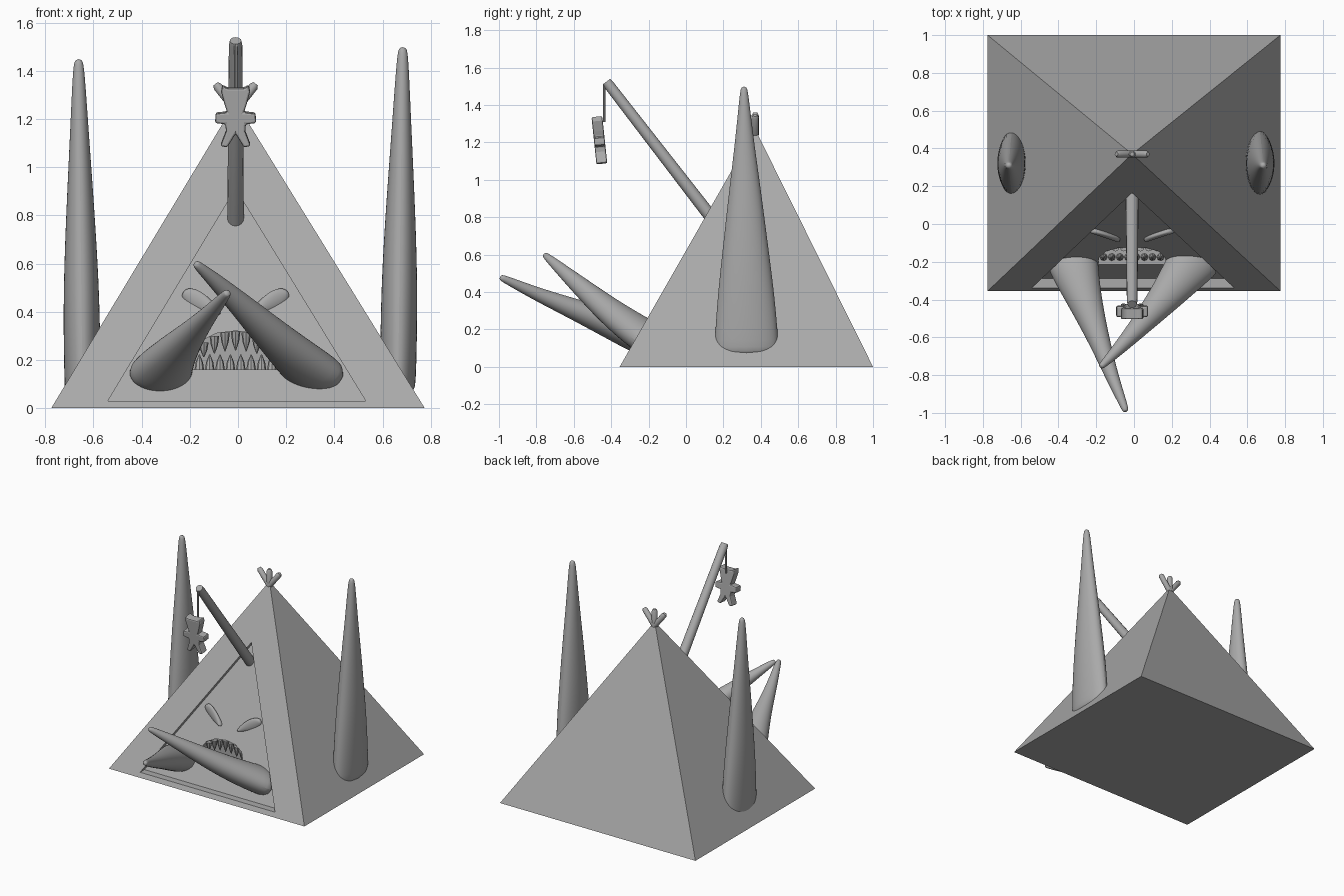
import bpy, bmesh, math
from mathutils import Vector

cube = bpy.data.objects.get("Cube")
if cube:
    bpy.data.objects.remove(cube, do_unlink=True)

grey = bpy.data.materials.new("stone_grey")
grey.use_nodes = True
grey.diffuse_color = (0.4, 0.4, 0.4, 1)
grey.node_tree.nodes["Principled BSDF"].inputs["Base Color"].default_value = (0.4, 0.4, 0.4, 1)
CX = -0.01  # midline of the face


def finish(name, bm, smooth=False):
    bmesh.ops.recalc_face_normals(bm, faces=bm.faces)
    mesh = bpy.data.meshes.new(name)
    bm.to_mesh(mesh)
    bm.free()
    mesh.materials.append(grey)
    ob = bpy.data.objects.new(name, mesh)
    bpy.context.collection.objects.link(ob)
    bpy.ops.object.select_all(action='DESELECT')
    ob.select_set(True)
    bpy.context.view_layer.objects.active = ob
    if smooth:
        bpy.ops.object.shade_smooth_by_angle(angle=math.radians(40))
    return ob


def loft(name, rings, sides=12, subdivide=2):
    """Tapered body through rings of (centre, side radius, other radius)."""
    bm = bmesh.new()
    pts = [Vector(r[0]) for r in rings]
    loops = []
    for i, (c, ra, rb) in enumerate(rings):
        t = (pts[min(i + 1, len(pts) - 1)] - pts[max(i - 1, 0)]).normalized()
        ref = Vector((0, 0, 1)) if abs(t.z) < 0.8 else Vector((0, 1, 0))
        a = t.cross(ref).normalized()
        b = a.cross(t)
        loops.append([bm.verts.new(pts[i] + a * ra * math.cos(k * math.tau / sides)
                                   + b * rb * math.sin(k * math.tau / sides))
                      for k in range(sides)])
    for lo, hi in zip(loops, loops[1:]):
        for k in range(sides):
            n = (k + 1) % sides
            bm.faces.new((lo[k], lo[n], hi[n], hi[k]))
    bm.faces.new(loops[0][::-1])
    bm.faces.new(loops[-1])
    ob = finish(name, bm, True)
    if subdivide:
        ob.modifiers.new("rounding", 'SUBSURF').levels = subdivide
        ob.modifiers["rounding"].render_levels = subdivide
    return ob


def prism(name, outline, y0, y1):
    """Extrude an x-z outline along y."""
    bm = bmesh.new()
    face = bm.faces.new([bm.verts.new((x, y0, z)) for x, z in outline])
    new = bmesh.ops.extrude_face_region(bm, geom=[face])["geom"]
    bmesh.ops.translate(bm, vec=(0, y1 - y0, 0),
                        verts=[v for v in new if isinstance(v, bmesh.types.BMVert)])
    return finish(name, bm)


# Pyramid with a recessed triangular front panel
HALF, FRONT, BACK = 0.775, -0.355, 1.0
APEX = Vector((CX, 0.37, 1.27))
DEPTH = 0.05


def front_y(z):
    return FRONT + (APEX.y - FRONT) * z / APEX.z


bm = bmesh.new()
base = [bm.verts.new(p) for p in ((-HALF, FRONT, 0), (HALF, FRONT, 0), (HALF, BACK, 0), (-HALF, BACK, 0))]
top = bm.verts.new(APEX)
panel = ((-0.54, 0.03), (0.53, 0.03), (CX, 0.91))
rim = [bm.verts.new((x, front_y(z), z)) for x, z in panel]
deep = [bm.verts.new(v.co + Vector((0, DEPTH, 0))) for v in rim]
outer = [base[0], base[1], top]
for i in range(3):
    j = (i + 1) % 3
    bm.faces.new((outer[i], outer[j], rim[j], rim[i]))
    bm.faces.new((rim[i], rim[j], deep[j], deep[i]))
    bm.faces.new((base[i + 1], base[(i + 2) % 4], top))
bm.faces.new(deep)
bm.faces.new(base[::-1])
pyramid = finish("pyramid_body", bm)

# Arched mouth cavity
arch = [(-0.18, 0.16), (0.18, 0.16), (0.175, 0.22), (0.14, 0.28), (0.08, 0.31),
        (0, 0.32), (-0.08, 0.31), (-0.14, 0.28), (-0.175, 0.22)]
cutter = prism("mouth_cutter", [(x + CX, z) for x, z in arch], -0.5, -0.07)
cutter.hide_render = True
cut = pyramid.modifiers.new("mouth", 'BOOLEAN')
cut.object = cutter
cut.operation = 'DIFFERENCE'
cut.solver = 'EXACT'
bpy.context.view_layer.objects.active = pyramid
bpy.ops.object.modifier_apply(modifier="mouth")
bpy.data.objects.remove(cutter, do_unlink=True)


# Teeth in two rows
def tooth(name, x, y, z0, z1):
    mid = (z0 + z1) / 2
    loft(name, [((x, y, z0), 0.02, 0.02), ((x, y, mid), 0.015, 0.015), ((x, y, z1), 0.002, 0.002)], 8, 0)


for i in range(7):
    u = i - 3
    tooth(f"upper_tooth_{i}", CX + u * 0.044, -0.125, 0.318 - 0.005 * u * u, 0.238 - 0.003 * u * u)
for i in range(8):
    tooth(f"lower_tooth_{i}", CX + (i - 3.5) * 0.043, -0.175, 0.158, 0.222)

# Slanted leaf-shaped eyes
for side, label in ((1, "left"), (-1, "right")):
    rings = []
    for t, r in ((0, 0.015), (0.12, 0.036), (0.35, 0.044), (0.65, 0.034), (0.9, 0.016), (1, 0.004)):
        x, z = 0.218 - 0.155 * t, 0.48 - 0.09 * t
        rings.append(((CX + side * x, front_y(z) + DEPTH, z), 0.018, r))
    loft(label + "_eye", rings)

# Crossed front tusks
loft("right_tusk", [((-0.33, -0.17, 0.13), 0.14, 0.085), ((-0.32, -0.22, 0.15), 0.14, 0.1),
                    ((-0.27, -0.38, 0.22), 0.1, 0.085), ((-0.19, -0.6, 0.31), 0.06, 0.058),
                    ((-0.12, -0.8, 0.39), 0.037, 0.037), ((-0.05, -0.97, 0.47), 0.021, 0.021),
                    ((-0.043, -0.995, 0.48), 0.015, 0.015)])
loft("left_tusk", [((0.35, -0.15, 0.12), 0.15, 0.085), ((0.31, -0.2, 0.15), 0.14, 0.095),
                   ((0.18, -0.37, 0.265), 0.095, 0.08), ((0.04, -0.53, 0.4), 0.06, 0.058),
                   ((-0.08, -0.66, 0.515), 0.036, 0.036), ((-0.165, -0.745, 0.59), 0.02, 0.02),
                   ((-0.178, -0.757, 0.602), 0.014, 0.014)])

# Tall horns on both flanks: height, half depth, half width
HORN = ((0.06, 0.17, 0.07), (0.1, 0.182, 0.078), (0.4, 0.157, 0.08), (0.65, 0.125, 0.073),
        (0.95, 0.088, 0.056), (1.2, 0.053, 0.04), (1.46, 0.024, 0.025), (1.5, 0.016, 0.016))
for label, x, dx, drop in (("left", 0.67, 0.014, 0), ("right", -0.65, -0.012, 0.05)):
    rings = []
    for z, depth, width in HORN:
        rings.append(((x + dx * (z - 0.5), 0.325 - 0.01 * z, z - drop), width, depth))
    loft(label + "_horn", rings)

# Slanted pole, string and hanging figure
loft("lure_pole", [((CX, 0.17, 0.755), 0.034, 0.034), ((CX, 0.1, 0.845), 0.034, 0.034),
                   ((CX, -0.41, 1.505), 0.028, 0.028), ((CX, -0.425, 1.525), 0.024, 0.024)], 16, 0)
loft("string", [((CX, -0.437, 1.51), 0.007, 0.007), ((CX, -0.437, 1.31), 0.007, 0.007)], 8, 0)
half = [(0, 1.33), (0.035, 1.33), (0.055, 1.342), (0.06, 1.315), (0.045, 1.26), (0.035, 1.23),
        (0.083, 1.225), (0.085, 1.185), (0.042, 1.18), (0.04, 1.15), (0.063, 1.09), (0.035, 1.083), (0, 1.14)]
outline = half + [(-x, z) for x, z in half[-2:0:-1]]
doll = prism("hanging_figure", [(x, z - 1.21) for x, z in outline], -0.029, 0.029)
doll.location = (CX, -0.463, 1.21)
doll.rotation_euler.x = math.radians(6)
bevel = doll.modifiers.new("soft_edges", 'BEVEL')
bevel.width = 0.008
bevel.segments = 2

# Three pole ends poking out of the peak
for label, x, z in (("right", -0.075, 1.335), ("middle", 0, 1.345), ("left", 0.075, 1.335)):
    tip = Vector((CX + x, 0.37, z))
    root = Vector((CX, 0.37, 1.24))
    d = (tip - root).normalized()
    loft(label + "_peak_stick", [(root, 0.019, 0.019), (tip, 0.019, 0.019), (tip + d * 0.014, 0.011, 0.011)], 12, 0)
